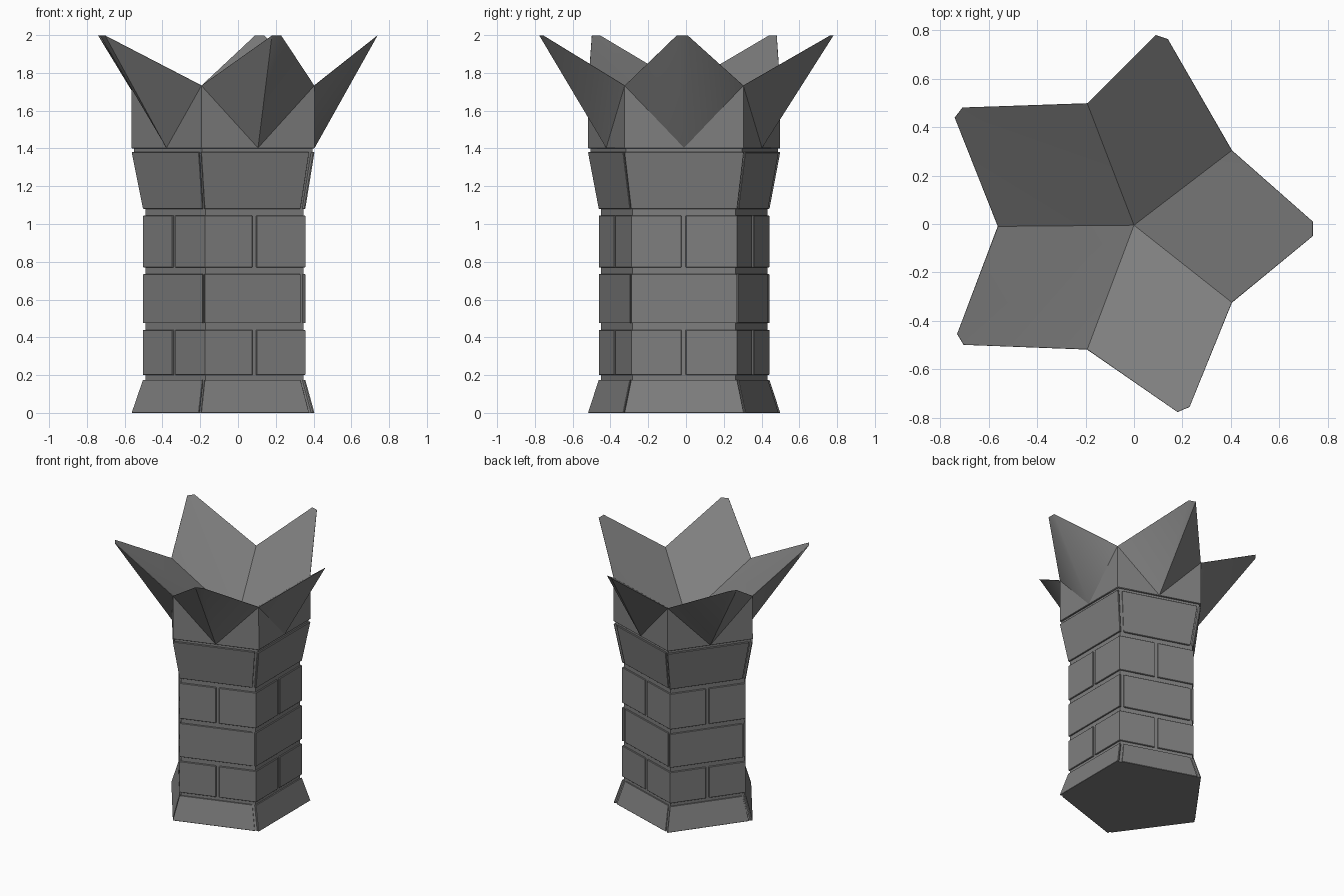
import bpy, bmesh
from math import cos, sin, radians
from mathutils import Vector

if "Cube" in bpy.data.objects:
    bpy.data.objects.remove(bpy.data.objects["Cube"])

CX, CY = -0.028, -0.01      # axis of the five-sided tower
R_SHAFT, R_FLARE = 0.475, 0.535

stone = bpy.data.materials.new("dark_stone")
stone.diffuse_color = (0.21, 0.21, 0.21, 1)
stone.use_nodes = True
stone.node_tree.nodes["Principled BSDF"].inputs["Base Color"].default_value = stone.diffuse_color


def corner(k, r):
    a = radians(-36 + 72 * k)
    return Vector((CX + r * cos(a), CY + r * sin(a)))


def perimeter(t, r):
    # point on the pentagon outline, t counts sides from a corner
    k = int(t // 1)
    return corner(k, r).lerp(corner(k + 1, r), t - k)


def make(name, verts, faces, bevel=0.0, smooth=False):
    bm = bmesh.new()
    vs = [bm.verts.new(v) for v in verts]
    for f in faces:
        bm.faces.new([vs[i] for i in f])
    bmesh.ops.recalc_face_normals(bm, faces=bm.faces)
    me = bpy.data.meshes.new(name)
    bm.to_mesh(me)
    bm.free()
    me.materials.append(stone)
    ob = bpy.data.objects.new(name, me)
    bpy.context.collection.objects.link(ob)
    if bevel:
        m = ob.modifiers.new("edge_bevel", 'BEVEL')
        m.width, m.segments = bevel, 1
        m.limit_method, m.angle_limit = 'ANGLE', radians(75)
    if smooth:
        bpy.ops.object.select_all(action='DESELECT')
        ob.select_set(True)
        bpy.context.view_layer.objects.active = ob
        bpy.ops.object.shade_smooth_by_angle(angle=radians(30))
    return ob


def stack(rings):
    # loft equal-sized rings of 3D points into a closed solid
    n = len(rings[0])
    verts = [p for r in rings for p in r]
    faces = [(j * n + i, j * n + (i + 1) % n, (j + 1) * n + (i + 1) % n, (j + 1) * n + i)
             for j in range(len(rings) - 1) for i in range(n)]
    faces += [tuple(range(n))[::-1], tuple(range(len(verts) - n, len(verts)))]
    return verts, faces


# mortar core, slightly inside the blocks
core = [(0, 0.522), (0.175, 0.463), (1.08, 0.463), (1.385, 0.522), (1.405, 0.522)]
make("mortar_core", *stack([[(*corner(k, r), z) for k in range(5)] for z, r in core]))

# stone courses: name, bottom z, top z, bottom radius, top radius, wraps corners
courses = [
    ("base_block", 0.0, 0.175, R_FLARE, R_SHAFT, False),
    ("lower_block", 0.20, 0.44, R_SHAFT, R_SHAFT, True),
    ("middle_block", 0.475, 0.735, R_SHAFT, R_SHAFT, False),
    ("upper_block", 0.77, 1.045, R_SHAFT, R_SHAFT, True),
    ("flared_block", 1.08, 1.38, R_FLARE - 0.06, R_FLARE, False),
]
# joints of the unwrapped courses sit just beside each corner
side_spans = [(-0.012, 0, 1, 1.012), (1.05, 1.96), (1.988, 2, 2.96),
              (2.988, 3, 3.96), (3.988, 4, 4.955)]
for name, z0, z1, r0, r1, wraps in courses:
    for k in range(5):
        ts = (k + 0.515, k + 1, k + 1.475) if wraps else side_spans[k]
        rings = []
        for z, r in ((z0, r0), (z1, r1)):
            outer = [perimeter(t, r) for t in ts]
            inner = [perimeter(t, r - 0.06) for t in reversed(ts)]
            rings.append([(*p, z) for p in outer + inner])
        make(f"{name}_{k + 1}", *stack(rings), bevel=0.003)

# star crown: blunt tips, upright walls below the valleys, hollow cup inside
tips = [((0.74, -0.05), (0.74, 0.01)), ((0.14, 0.765), (0.09, 0.782)),
        ((-0.71, 0.482), (-0.742, 0.44)), ((-0.732, -0.455), (-0.705, -0.5)),
        ((0.18, -0.778), (0.23, -0.757))]
verts, faces = [], []
for k in range(5):
    c = corner(k, R_FLARE)
    verts += [(*c, 1.40), (*perimeter(k + 0.5, R_FLARE), 1.40), (*c, 1.735),
              (*tips[k][0], 2.0), (*tips[k][1], 2.0)]
C = len(verts)
verts.append((0.0, -0.005, 1.412))
for k in range(5):
    low, mid, val, a, b = range(5 * k, 5 * k + 5)
    nlow = 5 * ((k + 1) % 5)
    nval = nlow + 2
    faces += [(low, mid, val), (mid, a, val), (mid, b, a),
              (mid, nlow, nval), (mid, nval, b),
              (val, a, C), (a, b, C), (b, nval, C)]
faces.append([i for k in range(5) for i in (5 * k, 5 * k + 1)])
make("star_crown", verts, faces, bevel=0.003, smooth=True)
